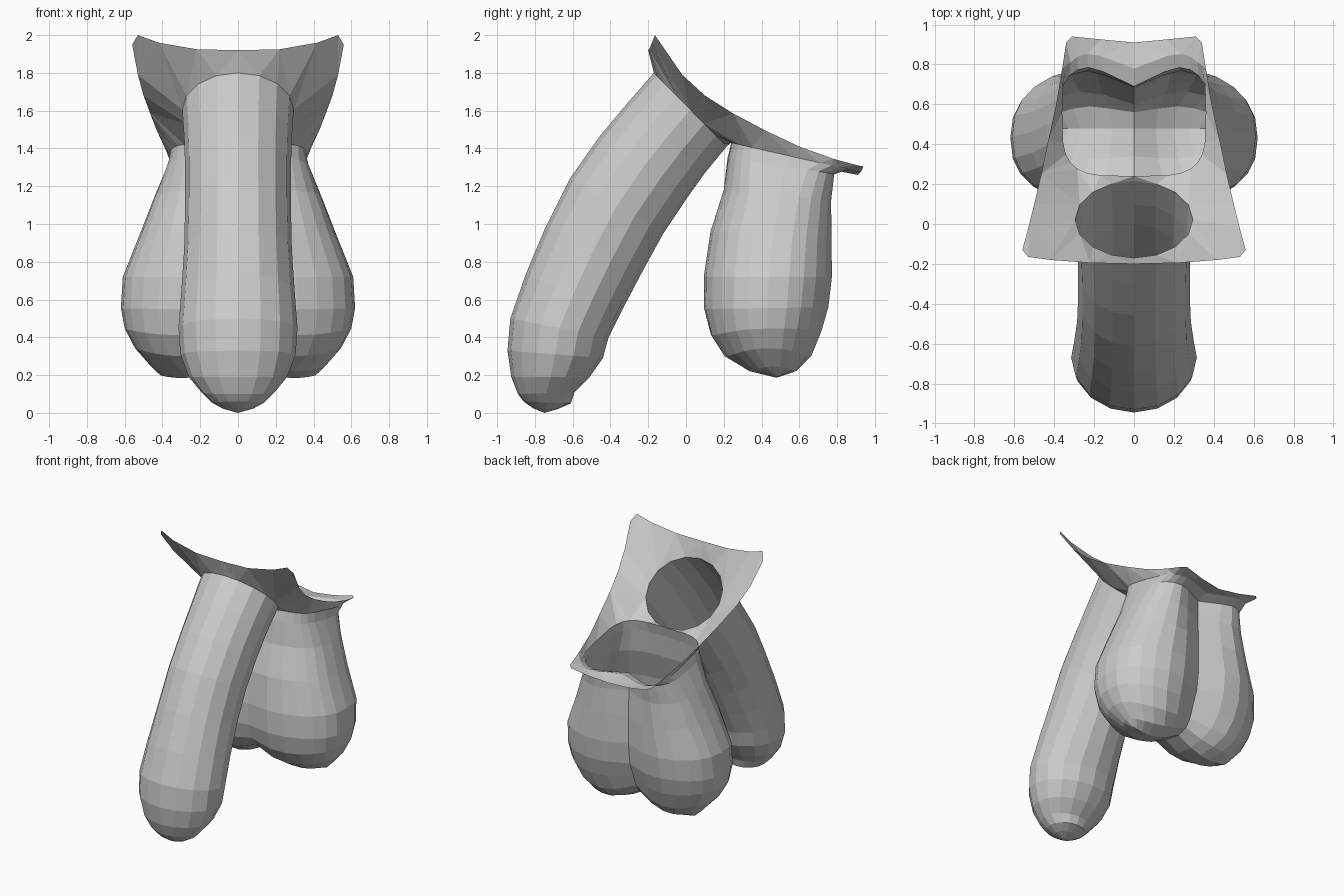
import bpy, bmesh, math
from mathutils import Vector


def make_object(name, bm):
    me = bpy.data.meshes.new(name)
    bm.to_mesh(me)
    bm.free()
    ob = bpy.data.objects.new(name, me)
    bpy.context.collection.objects.link(ob)
    return ob


def loft(name, rings):
    """Skin closed rings of equal length; coincident points are merged."""
    bm = bmesh.new()
    loops = [[bm.verts.new(p) for p in r] for r in rings]
    n = len(rings[0])
    for a, b in zip(loops, loops[1:]):
        for i in range(n):
            j = (i + 1) % n
            bm.faces.new((a[i], b[i], b[j], a[j]))
    bmesh.ops.remove_doubles(bm, verts=bm.verts, dist=0.0005)
    bmesh.ops.recalc_face_normals(bm, faces=bm.faces)
    return make_object(name, bm)


def spow(v, e):
    return math.copysign(abs(v) ** e, v)


def shaft_ring(fy, fz, by, bz, w, n=16):
    mid = Vector((0, (fy + by) / 2, (fz + bz) / 2))
    half = Vector((0, (fy - by) / 2, (fz - bz) / 2))
    return [mid + half * math.cos(t) + Vector((w * math.sin(t), 0, 0))
            for t in (2 * math.pi * i / n for i in range(n))]


def sac_ring(fy, fz, by, bz, w, e, crease_f, crease_b, lift, n=28):
    pts = []
    for i in range(n):
        t = 2 * math.pi * i / n
        s = spow(math.cos(t), e)
        x = w * spow(math.sin(t), e)
        k = math.exp(-(x / 0.16) ** 2)
        y = (fy + by) / 2 + (fy - by) / 2 * s
        y += crease_f * k if s > 0 else -crease_b * k
        z = (fz + bz) / 2 + (fz - bz) / 2 * s + lift * (abs(x) - 0.3) ** 2
        pts.append(Vector((x, y, z)))
    return pts


# Curved tube: front point, back point (y, z) and half width per section
shaft_sections = [
    (-0.17, 1.80, 0.215, 1.41, 0.295), (-0.31, 1.64, 0.10, 1.27, 0.285),
    (-0.46, 1.46, 0.00, 1.13, 0.28), (-0.615, 1.24, -0.12, 0.95, 0.28),
    (-0.745, 0.98, -0.23, 0.75, 0.285), (-0.85, 0.73, -0.33, 0.56, 0.30),
    (-0.93, 0.50, -0.41, 0.40, 0.315), (-0.945, 0.33, -0.44, 0.29, 0.305),
    (-0.925, 0.19, -0.51, 0.19, 0.26), (-0.89, 0.10, -0.59, 0.11, 0.19),
    (-0.86, 0.06, -0.61, 0.05, 0.14), (-0.81, 0.025, -0.68, 0.02, 0.08),
    (-0.75, 0.0, -0.75, 0.0, 0.0)]
shaft = [shaft_ring(*s) for s in shaft_sections]
loft("shaft", shaft)

# Two-lobed sac, flared at its opening and closed along a seam underneath
sac_sections = [
    (0.24, 1.43, 0.88, 1.285, 0.36, 0.5, 0.0, 0.10, 0),
    (0.22, 1.35, 0.82, 1.26, 0.375, 0.6, 0.0, 0.13, 0),
    (0.19, 1.18, 0.805, 1.12, 0.44, 0.75, 0.01, 0.12, 0),
    (0.115, 0.96, 0.805, 0.93, 0.52, 0.8, 0.02, 0.11, 0),
    (0.075, 0.72, 0.805, 0.72, 0.61, 0.82, 0.04, 0.11, 0),
    (0.075, 0.55, 0.785, 0.56, 0.62, 0.82, 0.05, 0.11, 0),
    (0.11, 0.41, 0.745, 0.43, 0.60, 0.82, 0.05, 0.11, 0.3),
    (0.18, 0.30, 0.69, 0.30, 0.545, 0.85, 0.04, 0.09, 0.7),
    (0.31, 0.22, 0.61, 0.22, 0.46, 0.88, 0.03, 0.05, 1.0),
    (0.48, 0.185, 0.48, 0.185, 0.41, 0.88, 0.0, 0.0, 1.1)]
sac = [sac_ring(*s) for s in sac_sections]
loft("sac", sac)

# Skin sheet: one side of the border, mirrored, with two openings
border = [(0.0, -0.20, 1.92), (0.22, -0.195, 1.925), (0.42, -0.18, 1.96),
          (0.53, -0.165, 2.0), (0.56, -0.13, 1.95), (0.53, -0.02, 1.79),
          (0.50, 0.10, 1.68), (0.465, 0.25, 1.585), (0.43, 0.42, 1.495),
          (0.39, 0.60, 1.41), (0.36, 0.78, 1.345), (0.34, 0.91, 1.31),
          (0.31, 0.94, 1.305), (0.16, 0.925, 1.275), (0.0, 0.91, 1.26)]
outer = [Vector(p) for p in border]
outer += [Vector((-x, y, z)) for x, y, z in border[-2:0:-1]]
bm = bmesh.new()
height, edges = {}, []
for loop in (outer, shaft[0], sac[0]):
    vs = []
    for p in loop:
        v = bm.verts.new((p.x, p.y, 0))
        height[v] = p.z
        vs.append(v)
    edges += [bm.edges.new((vs[i - 1], vs[i])) for i in range(len(vs))]
bmesh.ops.triangle_fill(bm, edges=edges, use_beauty=True, normal=(0, 0, 1))
for v, z in height.items():
    v.co.z = z
bmesh.ops.recalc_face_normals(bm, faces=bm.faces)
make_object("skin_sheet", bm)
